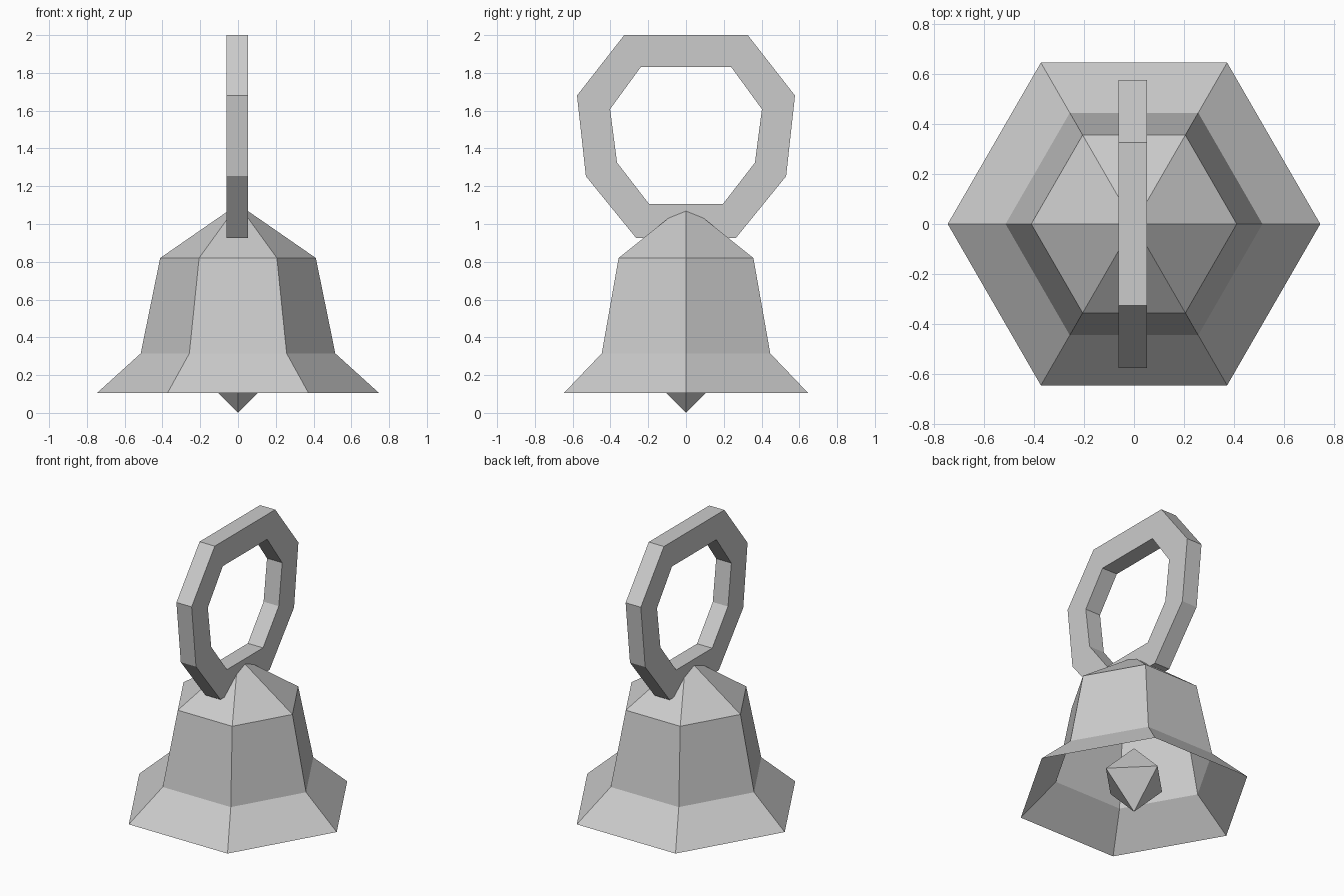
import bpy, bmesh, math

if "Cube" in bpy.data.objects:
    bpy.data.objects.remove(bpy.data.objects["Cube"])

metal = bpy.data.materials.new("light_grey")
metal.diffuse_color = (0.6, 0.6, 0.6, 1)
metal.use_nodes = True
metal.node_tree.nodes["Principled BSDF"].inputs["Base Color"].default_value = metal.diffuse_color


def add_object(name, bm):
    bmesh.ops.recalc_face_normals(bm, faces=bm.faces)
    mesh = bpy.data.meshes.new(name)
    bm.to_mesh(mesh)
    bm.free()
    mesh.materials.append(metal)
    obj = bpy.data.objects.new(name, mesh)
    bpy.context.collection.objects.link(obj)
    return obj


def lathe(name, sides, rings, top=None, bottom=None):
    """Stack of (radius, z) rings, optionally closed by a point at each end."""
    bm = bmesh.new()
    loops = []
    for r, z in rings:
        angles = [2 * math.pi * i / sides for i in range(sides)]
        loops.append([bm.verts.new((r * math.cos(a), r * math.sin(a), z)) for a in angles])
    for low, high in zip(loops, loops[1:]):
        for i in range(sides):
            j = (i + 1) % sides
            bm.faces.new((low[i], low[j], high[j], high[i]))
    for z, loop in ((top, loops[-1]), (bottom, loops[0])):
        if z is not None:
            tip = bm.verts.new((0, 0, z))
            for i in range(sides):
                bm.faces.new((loop[i], loop[(i + 1) % sides], tip))
    return add_object(name, bm)


# Six-sided open bell with flared rim and pointed cap
lathe("bell_body", 6, [(0.747, 0.105), (0.515, 0.315), (0.412, 0.82)], top=1.105)

# Octahedral clapper
lathe("clapper", 4, [(0.227, 0.227)], top=0.454, bottom=0.0)

# Eight-sided handle ring: half outlines (y, z) mirrored across y = 0
outer = [(0.327, 2.0), (0.577, 1.68), (0.53, 1.253), (0.265, 0.927)]
inner = [(0.24, 1.83), (0.402, 1.608), (0.365, 1.325), (0.195, 1.105)]


def mirrored(half):
    return half + [(-y, z) for y, z in reversed(half)]


bm = bmesh.new()
sections = []
for (yo, zo), (yi, zi) in zip(mirrored(outer), mirrored(inner)):
    corners = ((-0.062, yo, zo), (0.053, yo, zo), (0.053, yi, zi), (-0.062, yi, zi))
    sections.append([bm.verts.new(c) for c in corners])
for a, b in zip(sections, sections[1:] + sections[:1]):
    for i in range(4):
        j = (i + 1) % 4
        bm.faces.new((a[i], a[j], b[j], b[i]))
add_object("handle_ring", bm)
